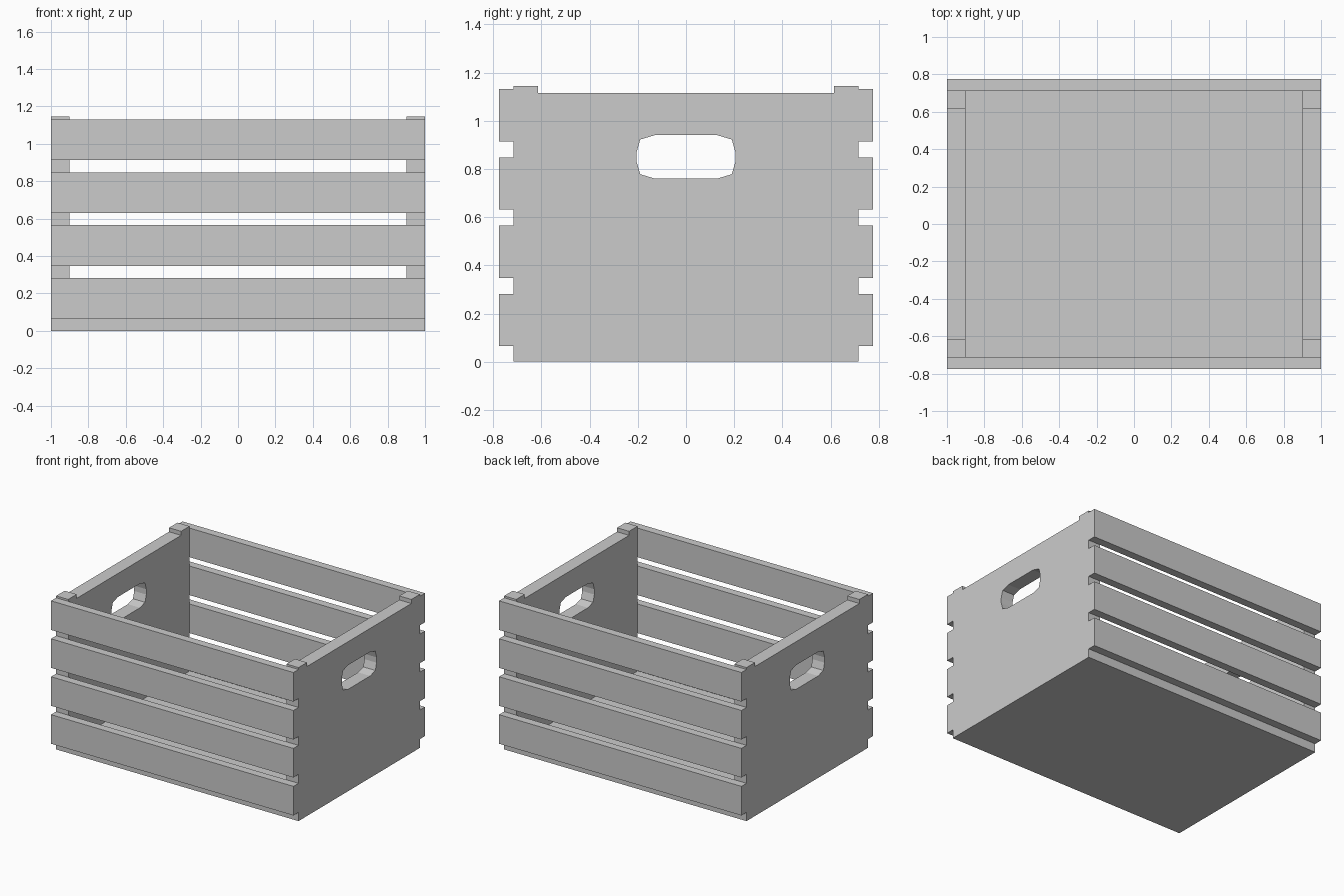
import bpy, bmesh

if "Cube" in bpy.data.objects:
    bpy.data.objects.remove(bpy.data.objects["Cube"])


def finish(bm, name):
    bmesh.ops.recalc_face_normals(bm, faces=bm.faces)
    mesh = bpy.data.meshes.new(name)
    bm.to_mesh(mesh)
    bm.free()
    obj = bpy.data.objects.new(name, mesh)
    bpy.context.collection.objects.link(obj)
    return obj


def box(name, lo, hi):
    bm = bmesh.new()
    bmesh.ops.create_cube(bm, size=1)
    for v in bm.verts:
        v.co = [(a + b) / 2 + c * (b - a) for a, b, c in zip(lo, hi, v.co)]
    return finish(bm, name)


def end_panel(name, x0, x1):
    # Right half of each outline as (y, z); mirrored to close the loop
    outer = [(0.715, 0), (0.715, 1.145), (0.615, 1.145), (0.615, 1.115)]
    handle = [(0.13, 0.76), (0.19, 0.778), (0.205, 0.83),
              (0.205, 0.87), (0.19, 0.922), (0.13, 0.94)]
    bm = bmesh.new()
    edges = []
    for half in (outer, handle):
        loop = half + [(-y, z) for y, z in reversed(half)]
        vs = [bm.verts.new((x0, y, z)) for y, z in loop]
        edges += [bm.edges.new((vs[i - 1], vs[i])) for i in range(len(vs))]
    bmesh.ops.triangle_fill(bm, edges=edges, use_beauty=True, normal=(1, 0, 0))
    bmesh.ops.dissolve_limit(bm, angle_limit=0.01, verts=[], edges=bm.edges[:])
    ext = bmesh.ops.extrude_face_region(bm, geom=bm.faces[:], use_keep_orig=True)
    moved = [g for g in ext["geom"] if isinstance(g, bmesh.types.BMVert)]
    bmesh.ops.translate(bm, verts=moved, vec=(x1 - x0, 0, 0))
    return finish(bm, name)


# End panels with handle holes and raised corner tabs
end_panel("right_end_panel", 0.9, 1.0)
end_panel("left_end_panel", -1.0, -0.9)

# Floor board between the ends
box("floor", (-0.9, -0.715, 0), (0.9, 0.715, 0.065))

# Four slats on the front and back
for i in range(4):
    z = 0.065 + i * 0.283
    box(f"front_slat_{i + 1}", (-1, -0.775, z), (1, -0.715, z + 0.217))
    box(f"back_slat_{i + 1}", (-1, 0.715, z), (1, 0.775, z + 0.217))
